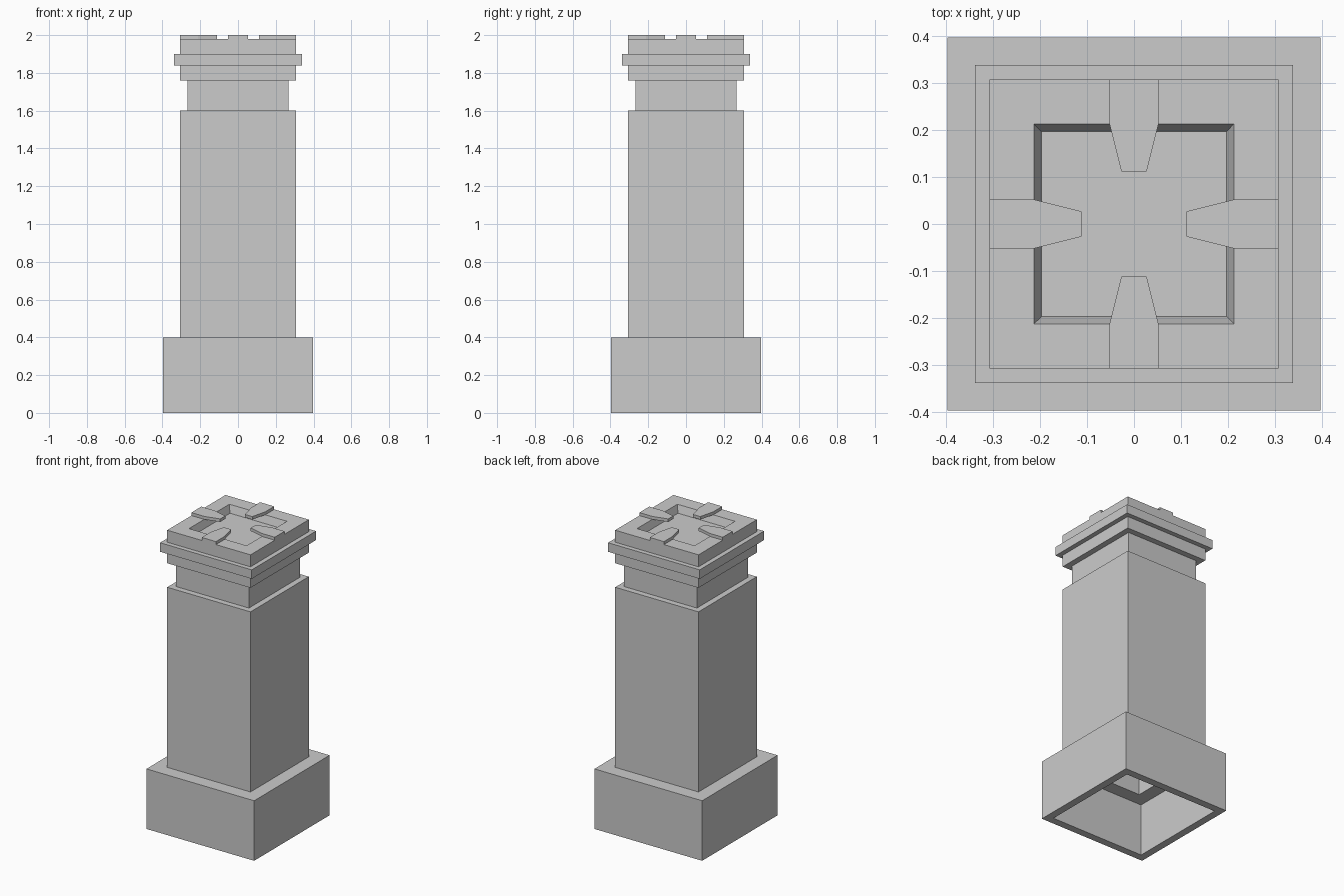
import bpy
import bmesh
from math import cos, sin, pi, sqrt

cube = bpy.data.objects.get("Cube")
if cube:
    bpy.data.objects.remove(cube, do_unlink=True)

# Single stone colour
stone = bpy.data.materials.new("stone_grey")
stone.use_nodes = True
colour = (0.6, 0.6, 0.6, 1)
stone.diffuse_color = colour
stone.node_tree.nodes["Principled BSDF"].inputs["Base Color"].default_value = colour


def finish(name, bm):
    bmesh.ops.recalc_face_normals(bm, faces=bm.faces)
    mesh = bpy.data.meshes.new(name)
    bm.to_mesh(mesh)
    bm.free()
    mesh.materials.append(stone)
    obj = bpy.data.objects.new(name, mesh)
    bpy.context.collection.objects.link(obj)
    return obj


def square_ring(name, section):
    """Sweep a closed (half width, height) section around a square."""
    bm = bmesh.new()
    corners = [(sqrt(2) * cos(pi / 4 + k * pi / 2),
                sqrt(2) * sin(pi / 4 + k * pi / 2)) for k in range(4)]
    loops = [[bm.verts.new((r * x, r * y, z)) for r, z in section] for x, y in corners]
    n = len(section)
    for k in range(4):
        a, b = loops[k], loops[(k + 1) % 4]
        for i in range(n):
            j = (i + 1) % n
            bm.faces.new((a[i], b[i], b[j], a[j]))
    return finish(name, bm)


def slab(name, outline, low, high):
    """Extrude a flat outline between two heights."""
    bm = bmesh.new()
    face = bm.faces.new([bm.verts.new((x, y, low)) for x, y in outline])
    top = bmesh.ops.extrude_face_region(bm, geom=[face])["geom"]
    verts = [v for v in top if isinstance(v, bmesh.types.BMVert)]
    bmesh.ops.translate(bm, verts=verts, vec=(0, 0, high - low))
    return finish(name, bm)


# Hollow body, from the ground up
BASE, SHAFT, NECK, FLANGE = 0.397, 0.307, 0.268, 0.338
WALL = 0.05
shaft_in, neck_in = SHAFT - WALL, NECK - WALL

square_ring("plinth", [(BASE, 0), (BASE, 0.4), (shaft_in, 0.4), (shaft_in, 0.35),
                       (BASE - WALL, 0.35), (BASE - WALL, 0)])
square_ring("shaft", [(SHAFT, 0.4), (SHAFT, 1.6), (neck_in, 1.6), (neck_in, 1.55),
                      (shaft_in, 1.55), (shaft_in, 0.4)])
square_ring("neck", [(NECK, 1.6), (NECK, 1.76), (neck_in, 1.76), (neck_in, 1.6)])
square_ring("lower_moulding", [(SHAFT, 1.76), (SHAFT, 1.84), (neck_in, 1.84), (neck_in, 1.76)])
square_ring("flange", [(FLANGE, 1.84), (FLANGE, 1.9), (neck_in, 1.9), (neck_in, 1.84)])

# Cap with a sloping recess and its floor
square_ring("cap", [(SHAFT, 1.9), (SHAFT, 1.98), (0.2125, 1.98), (0.197, 1.93), (0.197, 1.9)])
slab("recess_floor", [(-0.22, -0.22), (0.22, -0.22), (0.22, 0.22), (-0.22, 0.22)], 1.885, 1.93)

# Four tapered tabs pointing inwards over the recess
tab = [(0.307, -0.052), (0.307, 0.052), (0.2125, 0.052),
       (0.112, 0.027), (0.112, -0.027), (0.2125, -0.052)]
for k, side in enumerate(("left", "back", "right", "front")):
    obj = slab(side + "_tab", tab, 1.98, 2.0)
    obj.rotation_euler.z = k * pi / 2
